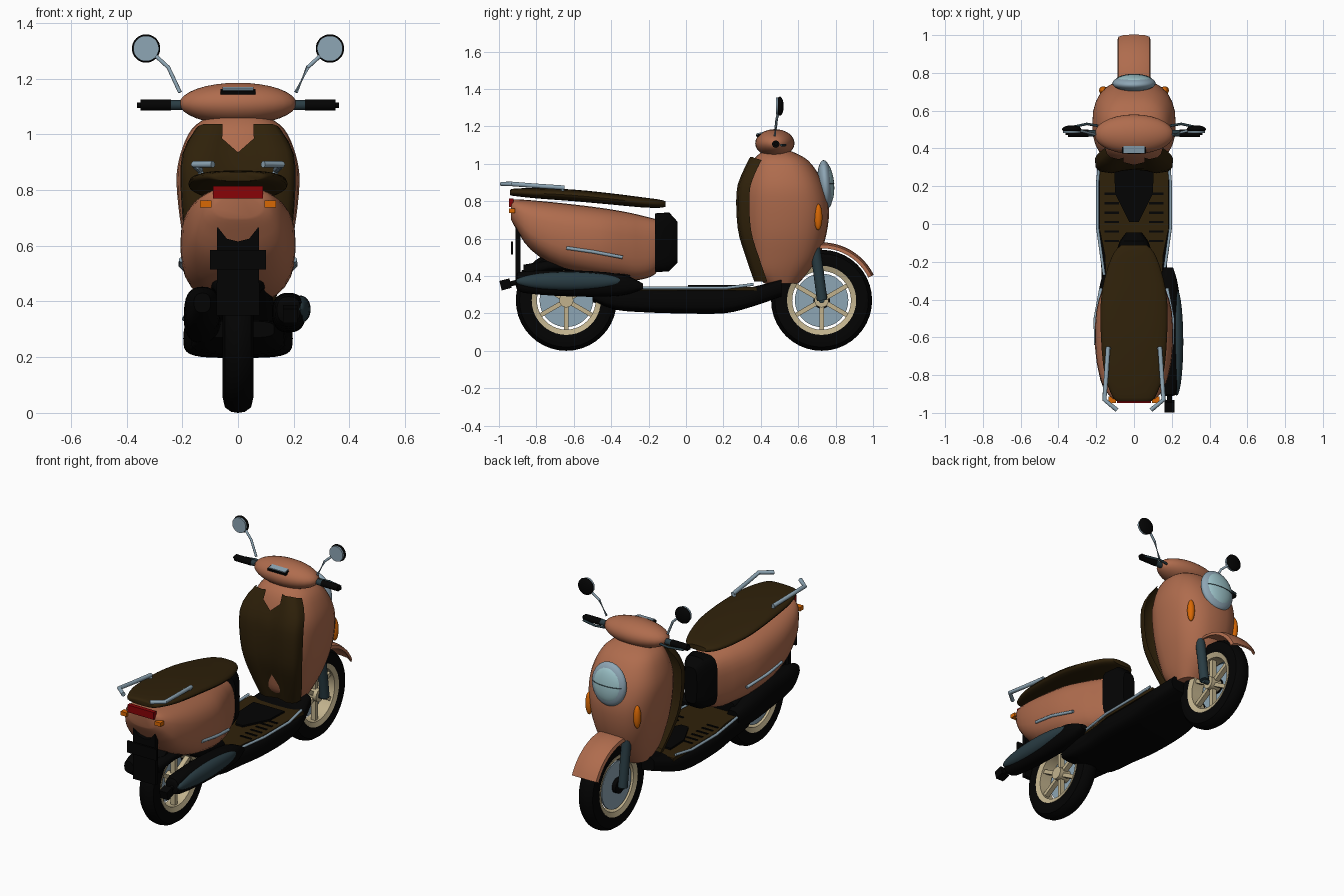
import bpy, bmesh, math
from mathutils import Vector, Matrix

if "Cube" in bpy.data.objects:
    bpy.data.objects.remove(bpy.data.objects["Cube"])

def mat(name, r, g, b):
    m = bpy.data.materials.new(name)
    m.diffuse_color = (r, g, b, 1)
    m.use_nodes = True
    m.node_tree.nodes["Principled BSDF"].inputs["Base Color"].default_value = m.diffuse_color
    return m

COPPER = mat("copper paint", .43, .15, .075)
BROWN = mat("dark brown", .028, .015, .003)
BLACK = mat("black", .001, .001, .001)
TEAL = mat("dark teal metal", .022, .045, .056)
STEEL = mat("pale steel", .27, .38, .46)
BEIGE = mat("beige rim", .54, .45, .27)
RED = mat("tail red", .25, .001, .002)
AMBER = mat("amber", .7, .14, .001)
LENS = mat("lens", .35, .57, .61)

def finish(name, bm, m, angle=40):
    bmesh.ops.recalc_face_normals(bm, faces=bm.faces)
    me = bpy.data.meshes.new(name)
    bm.to_mesh(me)
    bm.free()
    ob = bpy.data.objects.new(name, me)
    bpy.context.collection.objects.link(ob)
    me.materials.append(m)
    bpy.ops.object.select_all(action='DESELECT')
    ob.select_set(True)
    bpy.context.view_layer.objects.active = ob
    bpy.ops.object.shade_smooth_by_angle(angle=math.radians(angle))
    return ob

def skin(name, rings, m, closed=True, caps=True):
    bm = bmesh.new()
    vs = [[bm.verts.new(p) for p in r] for r in rings]
    n = len(vs[0])
    for a, b in zip(vs, vs[1:]):
        for i in range(n if closed else n - 1):
            j = (i + 1) % n
            bm.faces.new((a[i], a[j], b[j], b[i]))
    if caps:
        bm.faces.new(vs[0])
        bm.faces.new(vs[-1])
    bmesh.ops.remove_doubles(bm, verts=bm.verts, dist=1e-5)
    return finish(name, bm, m)

def refine(rows, k=3):
    # Catmull-Rom between the given section rows
    out = []
    for i in range(len(rows) - 1):
        p = [rows[max(0, min(len(rows) - 1, i + d))] for d in (-1, 0, 1, 2)]
        for s in range(k):
            t = s / k
            out.append([b + .5 * t * (c - a + t * (2*a - 5*b + 4*c - d + t * (3*(b - c) + d - a)))
                        for a, b, c, d in zip(*p)])
    return out + [list(rows[-1])]

def loft(name, rows, m, axis='y', e=2.5, cx=0, k=3, n=28):
    # rows: (position, low, high, half width) with superellipse sections
    rings = []
    for q, lo, hi, w in (refine(rows, k) if k > 1 else rows):
        ring = []
        for i in range(n):
            a = 2 * math.pi * i / n
            c, s = math.cos(a), math.sin(a)
            x = cx + w * math.copysign(abs(c) ** (2 / e), c)
            v = (lo + hi) / 2 + (hi - lo) / 2 * math.copysign(abs(s) ** (2 / e), s)
            ring.append((x, q, v) if axis == 'y' else (x, v, q))
        rings.append(ring)
    return skin(name, rings, m)

def ball(name, c, r, m, rx=0):
    bm = bmesh.new()
    bmesh.ops.create_uvsphere(bm, u_segments=28, v_segments=16, radius=1)
    bm.transform(Matrix.Translation(c) @ Matrix.Rotation(rx, 4, 'X') @ Matrix.Diagonal((*r, 1)))
    return finish(name, bm, m)

def box(name, c, s, m, rx=0):
    bm = bmesh.new()
    bmesh.ops.create_cube(bm, size=1)
    bm.transform(Matrix.Translation(c) @ Matrix.Rotation(rx, 4, 'X') @ Matrix.Diagonal((*s, 1)))
    return finish(name, bm, m, 20)

def rod(name, pts, r, m, n=12):
    # tube through points
    pts = [Vector(p) for p in pts]
    rings = []
    for i, p in enumerate(pts):
        d = (pts[min(i + 1, len(pts) - 1)] - pts[max(i - 1, 0)]).normalized()
        u = d.cross(Vector((0.13, 0.31, 0.94)) if abs(d.z) < .9 else Vector((1, 0, 0))).normalized()
        v = d.cross(u)
        rings.append([p + r * (math.cos(2*math.pi*i/n) * u + math.sin(2*math.pi*i/n) * v) for i in range(n)])
    return skin(name, rings, m)

def prism(name, half, lo, hi, m, axis='z'):
    # half outline (x >= 0) mirrored over x = 0, then extruded
    pts = half + [(-x, v) for x, v in reversed(half) if x > 0]
    put = (lambda x, v, d: (x, v, d)) if axis == 'z' else (lambda x, v, d: (x, d, v))
    return skin(name, [[put(x, v, d) for x, v in pts] for d in (lo, hi)], m)

def lathe_x(name, prof, y, z, m, n=40):
    return skin(name, [[(x, y + r * math.cos(a), z + r * math.sin(a)) for r, x in prof]
                       for a in [2 * math.pi * i / n for i in range(n + 1)]], m, caps=False)

# wheels
for tag, wy in (("front", .725), ("rear", -.64)):
    lathe_x(tag + "_tyre", [(.175, -.045), (.215, -.055), (.25, -.047), (.266, -.025), (.27, 0), (.266, .025),
                            (.25, .047), (.215, .055), (.175, .045)], wy, .27, BLACK)
    lathe_x(tag + "_rim", [(.157, -.04), (.185, -.05), (.185, .05), (.157, .04)], wy, .27, BEIGE)
    rod(tag + "_hub", [(-.05, wy, .27), (.05, wy, .27)], .038, BEIGE, 20)
    rod(tag + "_brake_disc", [(-.035, wy, .27), (-.027, wy, .27)], .143, STEEL, 36)
    for i in range(6):
        a = math.radians(60 * i + 30)
        box(tag + "_spoke", (.012, wy + .1 * math.cos(a), .27 + .1 * math.sin(a)), (.03, .13, .024), BEIGE, a)
rod("front_brake_hub", [(-.06, .725, .27), (-.02, .725, .27)], .045, BLACK, 20)
rod("front_axle", [(-.085, .725, .27), (.085, .725, .27)], .016, TEAL)

# front shield, inner leg panel, handlebar cowl
loft("front_shield", [(.36, .42, .60, .10), (.42, .36, .655, .13), (.50, .335, .71, .16), (.62, .315, .75, .195),
                      (.75, .305, .765, .215), (.86, .31, .745, .22), (.95, .33, .705, .20), (1.02, .36, .65, .165),
                      (1.06, .40, .58, .11), (1.08, .43, .52, .05)], COPPER, 'z')
prof = refine([(.37, .365, .12), (.5, .32, .16), (.65, .277, .19), (.85, .27, .203), (.95, .30, .19), (1.04, .345, .135)], 6)

def leg(z):
    for a, b in zip(prof, prof[1:]):
        if z <= b[0]:
            t = (z - a[0]) / (b[0] - a[0])
            return a[1] + t * (b[1] - a[1]), a[2] + t * (b[2] - a[2])
    return prof[-1][1:]

half = [(0, .02, .935), (.33, .012, .985), (.4, .008, 1.037), (.6, 0, 1.037), (.9, .01, 1.037), (1, .03, 1.03), (1.02, .07, 1.02)]
cols = [(-u, d, t) for u, d, t in reversed(half[1:])] + half
rows = []
for i in range(15):
    row = []
    for u, d, top in cols:
        z = .37 + (top - .37) * i / 14
        y, w = leg(z)
        row.append((u * w, y + d, z))
    rows.append(row)
skin("leg_panel", rows, BROWN, closed=False, caps=False)
ball("handlebar_cowl", (0, .475, 1.11), (.21, .105, .075), COPPER)
box("dash_screen", (0, .395, 1.153), (.125, .04, .014), BLACK, .2)
box("dash_display", (0, .395, 1.163), (.112, .036, .006), STEEL, .2)

# headlight
ball("headlight_bezel", (0, .745, .89), (.115, .042, .13), STEEL, .08)
ball("headlight_lens", (0, .753, .892), (.1, .039, .113), LENS, .08)
ball("headlight_bar", (0, .754, .894), (.104, .041, .004), TEAL)

# front fender
fend = []
for i in range(17):
    a = math.radians(26 + 90 * i / 16)
    fend.append([(x, .725 + r * math.cos(a), .27 + r * math.sin(a)) for x, r in
                 ((-.088, .278), (-.082, .297), (-.055, .306), (0, .31), (.055, .306), (.082, .297), (.088, .278),
                  (.078, .28), (.05, .296), (0, .3), (-.05, .296), (-.078, .28))])
skin("front_fender", fend, COPPER)

# floorboard
loft("floorboard", [(-.5, .27, .33, .13), (-.38, .22, .335, .165), (-.2, .205, .335, .175), (-.03, .2, .335, .195),
                    (.2, .2, .335, .195), (.35, .235, .34, .19), (.51, .29, .385, .14)], BLACK, e=4)
prism("floor_mat", [(.182, .38), (.182, -.03), (.155, -.16), (.145, -.35)], .322, .341, BROWN)
prism("floor_hump", [(.105, .3), (.1, .16), (.025, .01)], .33, .352, BLACK)

# rear body, nose, seat
loft("rear_body", [(-.935, .70, .81, .09), (-.91, .655, .81, .13), (-.83, .54, .805, .175), (-.67, .44, .79, .205),
                   (-.46, .395, .765, .2), (-.32, .382, .742, .158), (-.245, .38, .725, .128), (-.165, .41, .705, .095),
                   (-.13, .48, .69, .075)], COPPER, e=2.7)
loft("rear_body_nose", [(-.165, .42, .735, .1), (-.09, .425, .74, .075), (-.045, .47, .69, .042)], BLACK, e=4, k=1)
loft("seat", [(-.94, .832, .858, .08), (-.92, .828, .867, .11), (-.8, .815, .87, .155), (-.6, .8, .862, .175),
              (-.4, .782, .842, .175), (-.25, .768, .823, .145), (-.15, .764, .81, .105), (-.11, .77, .80, .065)], BROWN)

# tail: lamp, plate and bracket
box("tail_light", (0, -.935, .792), (.18, .025, .045), RED)
prism("plate_bracket", [(0, .615), (.04, .625), (.075, .67), (.077, .35)], -.912, -.885, BLACK, 'y')
box("number_plate", (0, -.93, .55), (.2, .012, .07), BLACK)

# engine cases and exhaust
loft("engine_case", [(-.88, .36, .43, .03), (-.78, .30, .45, .06), (-.6, .27, .45, .065), (-.4, .25, .42, .065),
                     (-.27, .26, .37, .04)], BLACK, cx=-.128)
loft("muffler", [(-.91, .35, .40, .025), (-.87, .31, .425, .05), (-.6, .29, .43, .06), (-.35, .295, .41, .055),
                 (-.23, .33, .36, .025)], BLACK, cx=.182)
loft("rear_mudguard", [(-.87, .39, .46, .07), (-.65, .43, .49, .1), (-.4, .3, .45, .13), (-.3, .25, .42, .13)], BLACK, e=3)
ball("muffler_cover", (.225, -.625, .372), (.036, .285, .049), TEAL)
rod("exhaust_pipe", [(.188, -.89, .37), (.188, -.95, .355)], .014, BLACK)
box("exhaust_tip", (.188, -.965, .355), (.052, .055, .052), BLACK, .25)

# paired parts
for s in (1, -1):
    def P(*p):
        return [(s * x, y, z) for x, y, z in p]
    rod("bar_end", P((.19, .48, 1.105), (.245, .48, 1.105)), .018, TEAL)
    rod("grip", P((.24, .48, 1.105), (.35, .48, 1.105)), .02, BLACK)
    rod("grip_tip", P((.345, .48, 1.105), (.362, .48, 1.105)), .01, BLACK)
    rod("brake_lever", P((.19, .52, 1.1), (.25, .53, 1.1), (.34, .51, 1.1)), .007, TEAL)
    rod("mirror_stem", P((.208, .475, 1.15), (.25, .485, 1.24), (.31, .5, 1.295)), .007, STEEL)
    ball("mirror_shell", (s * .33, .502, 1.308), (.051, .02, .051), BLACK)
    rod("mirror_glass", P((.33, .481, 1.308), (.33, .492, 1.308)), .046, STEEL, 24)
    ball("front_signal", (s * .163, .707, .715), (.022, .022, .07), AMBER)
    rod("fork_leg", P((.08, .69, .55), (.08, .703, .46), (.08, .728, .27)), .028, TEAL, 16)
    rod("floor_trim", P((.15, -.33, .337), (.172, -.17, .337), (.193, -.02, .337), (.193, .22, .337), (.18, .36, .355)), .008, STEEL)
    for i in range(6):
        box("mat_slot", (s * .118, .16 - .05 * i, .341), (.075, .012, .008), BLACK)
    rod("side_trim", P((.203, -.64, .55), (.205, -.5, .53), (.175, -.34, .50)), .009, STEEL)
    rod("grab_rail", P((.137, -.65, .872), (.147, -.8, .882), (.157, -.93, .892), (.09, -.985, .892)), .012, STEEL)
    rod("rail_mount", P((.137, -.66, .872), (.12, -.66, .82)), .01, STEEL)
    box("rear_signal", (s * .116, -.93, .75), (.04, .034, .024), AMBER)
